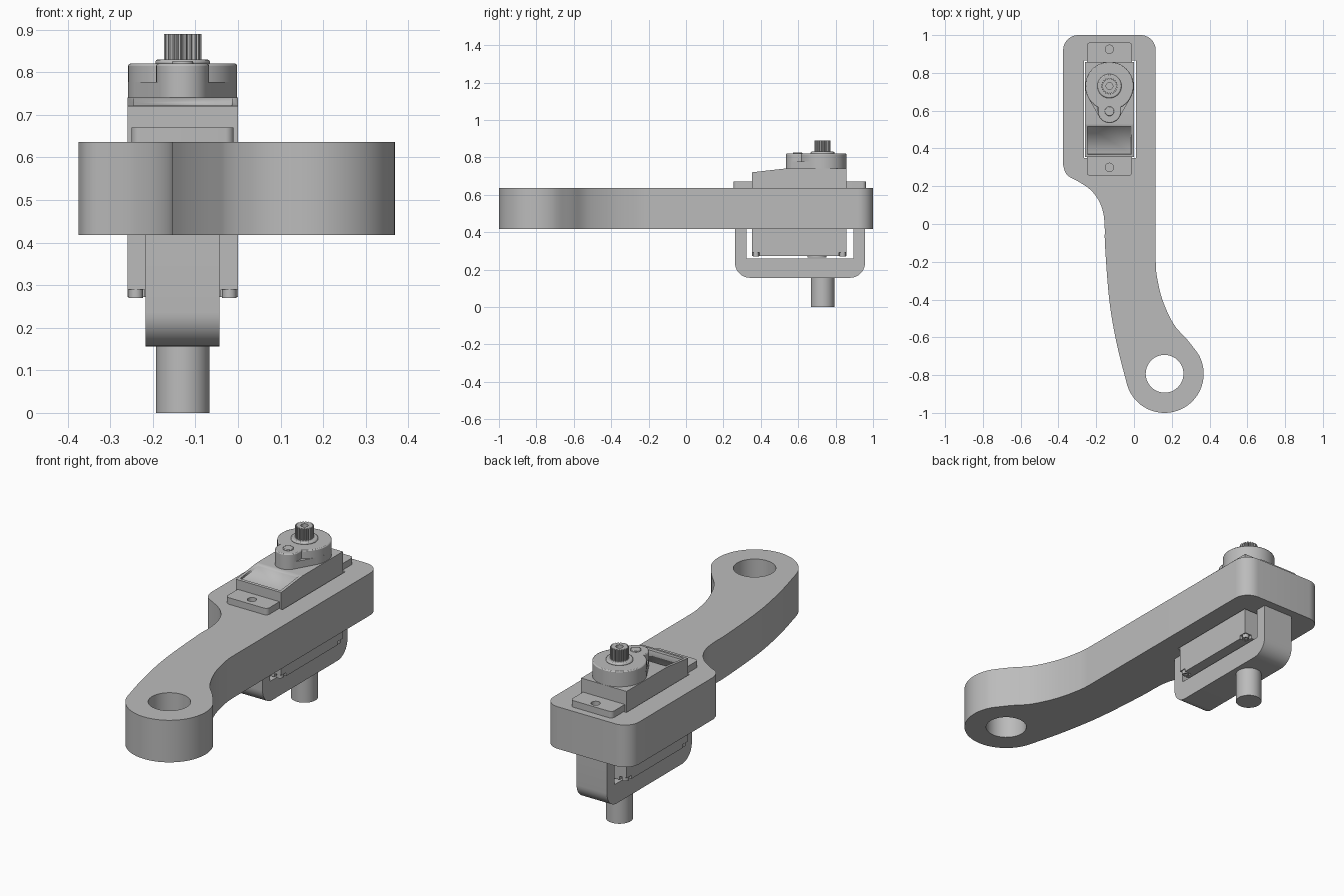
import bpy, bmesh
from math import cos, sin, radians, hypot, acos, degrees
from mathutils import Matrix, Vector

if "Cube" in bpy.data.objects:
    bpy.data.objects.remove(bpy.data.objects["Cube"])

grey = bpy.data.materials.new("plain grey")
grey.use_nodes = True
COLOUR = (0.5, 0.5, 0.5, 1)
grey.diffuse_color = COLOUR
grey.node_tree.nodes["Principled BSDF"].inputs["Base Color"].default_value = COLOUR

ALONG_X = Matrix(((0, 0, 1, 0), (1, 0, 0, 0), (0, 1, 0, 0), (0, 0, 0, 1)))


def arc(cx, cy, r, a0=0, a1=360, n=48):
    """Points on an arc; a full circle leaves out the repeated end point."""
    count = n if abs(a1 - a0) == 360 else n + 1
    return [(cx + r * cos(radians(a0 + (a1 - a0) * i / n)),
             cy + r * sin(radians(a0 + (a1 - a0) * i / n))) for i in range(count)]


def rounded(x0, y0, x1, y1, r):
    """Rectangle with rounded corners."""
    return (arc(x1 - r, y1 - r, r, 0, 90, 8) + arc(x0 + r, y1 - r, r, 90, 180, 8)
            + arc(x0 + r, y0 + r, r, 180, 270, 8) + arc(x1 - r, y0 + r, r, 270, 360, 8))


def smooth_line(points, n=5):
    """Smooth curve through the points."""
    p = [Vector(q) for q in [points[0]] + points + [points[-1]]]
    out = []
    for a, b, c, d in zip(p, p[1:], p[2:], p[3:]):
        for i in range(n):
            t = i / n
            out.append(tuple(0.5 * (2 * b + (c - a) * t + (2 * a - 5 * b + 4 * c - d) * t * t
                                    + (3 * b - a - 3 * c + d) * t ** 3)))
    return out + [points[-1]]


def extrude(name, loops, low, high, along_x=False, bevel=0):
    """Extrude an outline with optional holes along z, or a side profile along x."""
    curve = bpy.data.curves.new(name, "CURVE")
    curve.dimensions, curve.fill_mode = "2D", "BOTH"
    curve.extrude = (high - low) / 2
    for loop in loops:
        spline = curve.splines.new("POLY")
        spline.points.add(len(loop) - 1)
        for point, (u, v) in zip(spline.points, loop):
            point.co = (u, v, 0, 1)
        spline.use_cyclic_u = True
    temp = bpy.data.objects.new("temp", curve)
    mesh = bpy.data.meshes.new_from_object(temp)
    bpy.data.objects.remove(temp)
    bpy.data.curves.remove(curve)
    mesh.name = name
    mesh.transform(Matrix.Translation((0, 0, (low + high) / 2)))
    if along_x:
        mesh.transform(ALONG_X)
    bm = bmesh.new()
    bm.from_mesh(mesh)
    bmesh.ops.remove_doubles(bm, verts=bm.verts, dist=0.00005)
    bmesh.ops.dissolve_limit(bm, angle_limit=0.001, verts=bm.verts, edges=bm.edges)
    bmesh.ops.recalc_face_normals(bm, faces=bm.faces)
    bm.to_mesh(mesh)
    bm.free()
    mesh.materials.clear()
    mesh.materials.append(grey)
    obj = bpy.data.objects.new(name, mesh)
    bpy.context.collection.objects.link(obj)
    bpy.ops.object.select_all(action="DESELECT")
    obj.select_set(True)
    bpy.context.view_layer.objects.active = obj
    bpy.ops.object.shade_smooth_by_angle(angle=radians(30))
    if bevel:
        mod = obj.modifiers.new("edge", "BEVEL")
        mod.width, mod.segments, mod.limit_method = bevel, 2, "ANGLE"
        mod.angle_limit = radians(40)
    return obj


CX, CY = -0.13, 0.73                 # output shaft axis
X0, X1, Y0, Y1 = -0.26, 0.0, 0.354, 0.858   # motor body plan
ARM_LOW, ARM_TOP = 0.418, 0.636

# Curved arm with an eye at the front and a pocket for the motor
eye = (0.162, -0.793)
left_side = smooth_line([(-.375, .31), (-.355, .26), (-.297, .226), (-.235, .185), (-.19, .13),
                         (-.163, .06), (-.155, -.02), (-.153, -.12), (-.13, -.41),
                         (-.09, -.64), (-.042, -.83)])
right_side = smooth_line([(.33, -.674), (.28, -.61), (.21, -.53), (.15, -.4),
                          (.12, -.27), (.115, -.2)])
outline = (left_side + arc(*eye, 0.207, 192, 393, 40)[1:-1] + right_side
           + arc(0.035, 0.92, 0.08, 0, 90, 10) + arc(-0.295, 0.92, 0.08, 90, 180, 10))
pocket = [(-.265, .35), (.01, .35), (.01, .866), (-.265, .866)]
extrude("arm", [outline, arc(*eye, 0.1), pocket], ARM_LOW, ARM_TOP)

# Motor body with a sloping front top and a shallow recessed panel
body = extrude("motor_body", [[(Y0, .29), (Y1, .29), (Y1, .74), (.53, .74), (Y0, .72)]],
               X0, X1, along_x=True)
bm = bmesh.new()
bm.from_mesh(body.data)
slope = [f for f in bm.faces if f.normal.z > 0.9 and f.normal.y < -0.05]
bmesh.ops.inset_region(bm, faces=slope, thickness=0.02)
bmesh.ops.inset_region(bm, faces=slope, thickness=0.001, depth=-0.01)
bm.to_mesh(body.data)
bm.free()

# Motor base with notched corners and a screw in each
N = 0.04
base = [(X0 + N, Y0), (X1 - N, Y0), (X1 - N, Y0 + N), (X1, Y0 + N),
        (X1, Y1 - N), (X1 - N, Y1 - N), (X1 - N, Y1), (X0 + N, Y1),
        (X0 + N, Y1 - N), (X0, Y1 - N), (X0, Y0 + N), (X0 + N, Y0 + N)]
extrude("motor_base", [base], 0.272, 0.29)
for side, x in (("right", X0 + 0.02), ("left", X1 - 0.02)):
    for end, y in (("front", Y0 + 0.02), ("back", Y1 - 0.02)):
        extrude(f"{end}_{side}_screw", [arc(x, y, 0.017, n=16), arc(x, y, 0.008, n=6)],
                0.27, 0.291)
extrude("base_boss", [arc(CX, 0.70, 0.05, n=32)], 0.264, 0.273)

# Mounting flange with screw holes
extrude("mounting_flange", [rounded(-.25, .254, -.01, .962, .02),
                            arc(CX, .30, .022, n=24), arc(CX, .925, .022, n=24)],
        ARM_TOP, 0.67)

# Gear housing: round drum, small front tower and a lower web between them
R, r, TY = 0.128, 0.062, 0.597
tilt = degrees(acos((R - r) / hypot(0, CY - TY)))
web = arc(CX, CY, R, -90 + tilt, 270 - tilt) + arc(CX, TY, r, 270 - tilt, 270 + tilt, 20)
extrude("gear_web", [web], 0.735, 0.777)
extrude("gear_drum", [arc(CX, CY, R, n=64)], 0.735, 0.82, bevel=0.005)
extrude("gear_tower", [arc(CX, TY, r, 180, 360, 24) + [(CX + r, .7), (CX - r, .7)]],
        0.735, 0.82, bevel=0.005)
extrude("tower_pin", [arc(CX, TY, 0.025, n=24)], 0.815, 0.826, bevel=0.003)
extrude("shaft_collar", [arc(CX, CY, 0.064)], 0.815, 0.83, bevel=0.006)

# Splined output shaft with a centre hole
teeth = 20
spline_loop = []
for i in range(teeth):
    for step, radius in ((0, .037), (.25, .044), (.6, .044), (.85, .037)):
        a = radians(360 * (i + step) / teeth)
        spline_loop.append((CX + radius * cos(a), CY + radius * sin(a)))
extrude("output_shaft", [spline_loop, arc(CX, CY, 0.018, n=24)], 0.825, 0.89)

# U-shaped bracket under the arm and its pivot pin
O0, O1, I0, I1, LOW, FLOOR = 0.262, 0.957, 0.324, 0.896, 0.156, 0.26
u_profile = ([(O0, ARM_LOW)] + arc(O0 + .08, LOW + .08, .08, 180, 270, 10)
             + arc(O1 - .08, LOW + .08, .08, 270, 360, 10)
             + [(O1, ARM_LOW), (I1, ARM_LOW), (I1, FLOOR), (I0, FLOOR), (I0, ARM_LOW)])
extrude("bracket", [u_profile], -0.217, -0.043, along_x=True)
extrude("pivot_pin", [arc(CX, CY, 0.063)], 0, LOW + 0.01)
